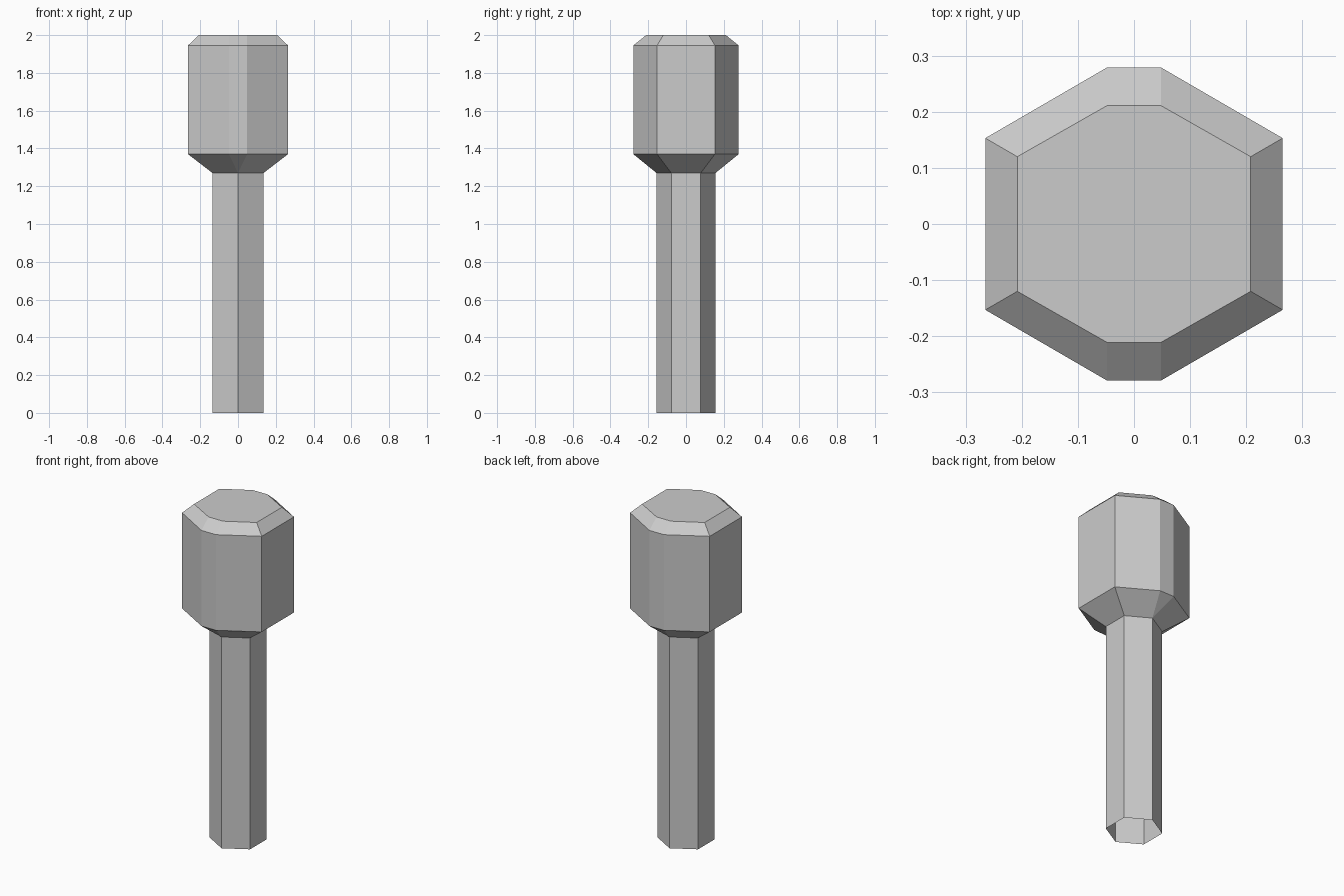
import bpy, bmesh

if "Cube" in bpy.data.objects:
    bpy.data.objects.remove(bpy.data.objects["Cube"])


def ring(bm, z, x, y_side, y_tip, tip):
    """Hexagon with its front and back corners cut to half-width tip (0 = sharp)."""
    half = [(x, -y_side), (x, y_side), (tip, y_tip), (-tip, y_tip)]
    pts = half + [(-px, -py) for px, py in half]
    return [bm.verts.new((px, py, z)) for px, py in pts]


# Rings from bottom to top: z, side x, side corner y, tip y, tip half-width
HEAD_RINGS = [
    (0.00, 0.135, 0.078, 0.156, 0.0),     # open handle end
    (1.27, 0.135, 0.078, 0.156, 0.0),     # handle top
    (1.37, 0.265, 0.153, 0.279, 0.048),   # head flare
    (1.945, 0.265, 0.153, 0.279, 0.048),  # head sides
    (2.00, 0.208, 0.120, 0.211, 0.048),   # top bevel
]

bm = bmesh.new()
rings = [ring(bm, *r) for r in HEAD_RINGS]

# Skin the rings
for lower, upper in zip(rings, rings[1:]):
    for i in range(8):
        j = (i + 1) % 8
        bm.faces.new((lower[i], lower[j], upper[j], upper[i]))

# Top cap; the handle end stays open
bm.faces.new(rings[-1])

# Merge the sharp handle corners
bmesh.ops.remove_doubles(bm, verts=bm.verts[:], dist=0.0001)

mesh = bpy.data.meshes.new("mallet")
bm.to_mesh(mesh)
bm.free()
mallet = bpy.data.objects.new("mallet", mesh)
bpy.context.collection.objects.link(mallet)
